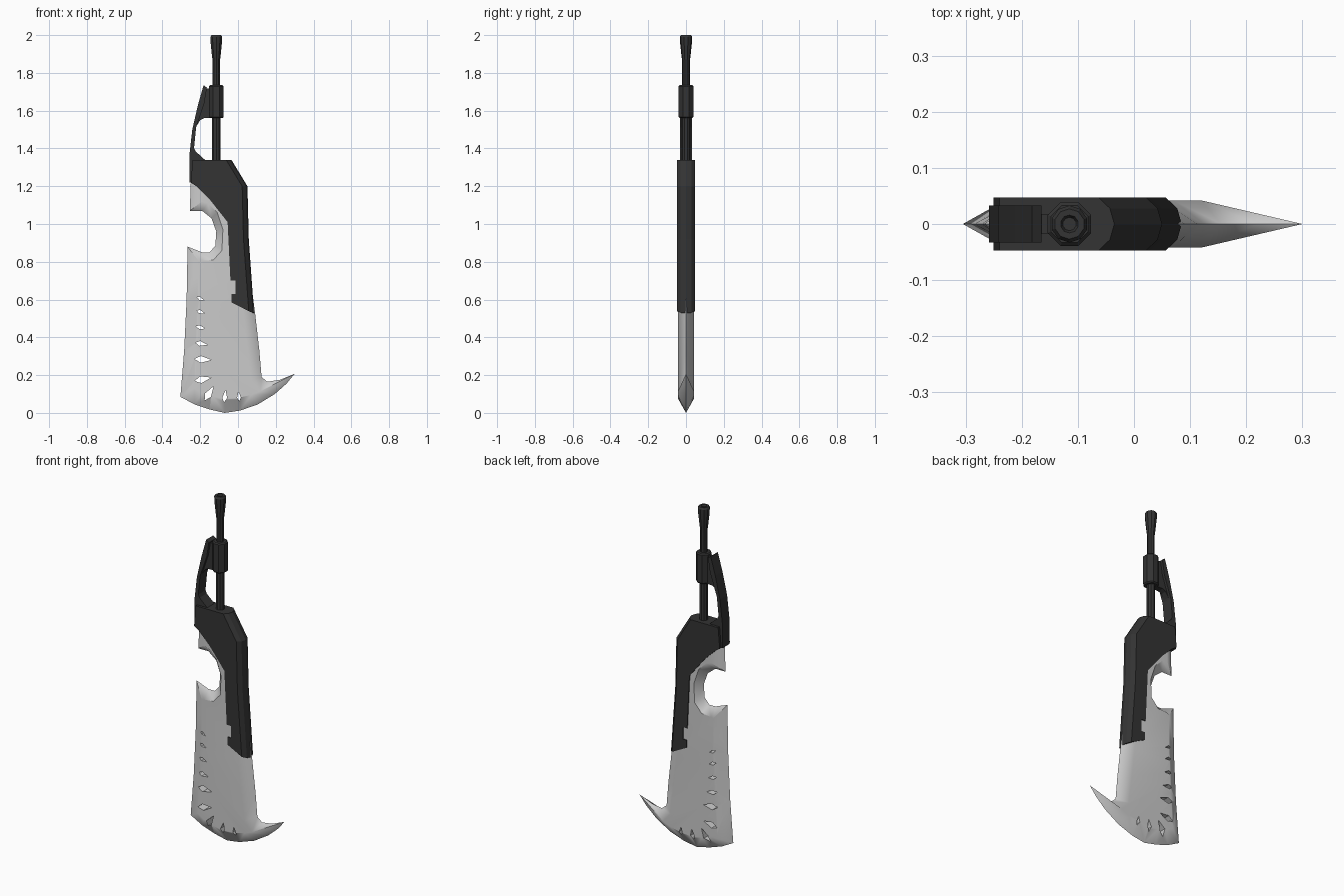
import bpy, bmesh, math

if "Cube" in bpy.data.objects:
    bpy.data.objects.remove(bpy.data.objects["Cube"])


def material(name, value, rough):
    m = bpy.data.materials.new(name)
    m.use_nodes = True
    color = (value, value, value, 1)
    m.diffuse_color = color
    m.roughness = rough
    node = m.node_tree.nodes["Principled BSDF"]
    node.inputs["Base Color"].default_value = color
    node.inputs["Roughness"].default_value = rough
    return m


steel = material("pale steel", 0.6, 0.5)
black = material("matte black", 0.033, 0.6)


def make_object(name, bm, mat):
    bmesh.ops.recalc_face_normals(bm, faces=bm.faces)
    mesh = bpy.data.meshes.new(name)
    bm.to_mesh(mesh)
    bm.free()
    mesh.materials.append(mat)
    obj = bpy.data.objects.new(name, mesh)
    bpy.context.collection.objects.link(obj)
    return obj


def select(obj):
    bpy.ops.object.select_all(action="DESELECT")
    obj.select_set(True)
    bpy.context.view_layer.objects.active = obj


def smooth(obj, degrees):
    select(obj)
    bpy.ops.object.shade_smooth_by_angle(angle=math.radians(degrees))


def add_loft(bm, layers):
    """Bridge matching (x, z) outlines stacked along y; repeated points merge."""
    rings = []
    for y, outline in layers:
        shared = {}
        for p in outline:
            if p not in shared:
                shared[p] = bm.verts.new((p[0], y, p[1]))
        rings.append([shared[p] for p in outline])

    def face(verts):
        unique = list(dict.fromkeys(verts))
        if len(unique) > 2:
            bm.faces.new(unique)

    for a, b in zip(rings, rings[1:]):
        for i in range(len(a)):
            j = (i + 1) % len(a)
            face([a[i], a[j], b[j], b[i]])
    face(rings[0])
    face(rings[-1])


def plate(name, outline, half, mat):
    bm = bmesh.new()
    add_loft(bm, [(-half, outline), (half, outline)])
    return make_object(name, bm, mat)


def lathe(name, profile, x, sides, mat):
    bm = bmesh.new()
    rings = []
    for r, z in profile:
        rings.append([bm.verts.new((x + r * math.cos(a), r * math.sin(a), z))
                      for a in (math.tau * (k + 0.5) / sides for k in range(sides))])
    for a, b in zip(rings, rings[1:]):
        for k in range(sides):
            n = (k + 1) % sides
            bm.faces.new((a[k], a[n], b[n], b[k]))
    bm.faces.new(rings[0])
    bm.faces.new(rings[-1])
    obj = make_object(name, bm, mat)
    smooth(obj, 30)
    return obj


# Blade: sharp outer edge, raised inner outline on both sides
edge = [(-.25, 1.22), (-.255, 1.07), (-.19, 1.07), (-.14, 1.03), (-.115, .96),
        (-.12, .885), (-.15, .85), (-.19, .85), (-.267, .88), (-.272, .6),
        (-.285, .33), (-.305, .085), (-.23, .045), (-.15, .018), (-.07, 0),
        (.01, .012), (.105, .045), (.195, .1), (.257, .155), (.3, .207),
        (.22, .175), (.155, .165), (.125, .19), (.113, .33), (.092, .515),
        (.03, 1), (-.02, 1.22)]
spike_root = (.12, .115)
ridge = [(-.19, 1.2), (-.19, 1.12), (-.16, 1.11), (-.11, 1.06), (-.08, .97),
         (-.085, .86), (-.13, .81), (-.19, .805), (-.205, .8), (-.205, .6),
         (-.215, .33), (-.23, .13), (-.19, .105), (-.13, .085), (-.07, .075),
         (0, .08), (.07, .095)] + [spike_root] * 5 + [
         (.07, .17), (.05, .33), (.03, .515), (-.02, 1), (-.06, 1.2)]
bm = bmesh.new()
add_loft(bm, [(-.042, ridge), (0, edge), (.042, ridge)])
blade = make_object("blade", bm, steel)

# Kite-shaped cut-outs: x, z, length, direction of the long tip
cuts = [(-.2, .605, .04, -25), (-.2, .535, .045, -20), (-.2, .453, .05, -15),
        (-.197, .367, .065, -10), (-.19, .283, .09, -3), (-.19, .177, .09, 12),
        (-.155, .1, .09, 58), (-.07, .085, .065, 82), (.005, .085, .05, 95)]
bm = bmesh.new()
for x, z, size, degrees in cuts:
    a = math.radians(degrees)
    kite = [(-.45, 0), (-.08, -.2), (.55, 0), (-.08, .2)]
    pts = [(x + size * (u * math.cos(a) - v * math.sin(a)),
            z + size * (u * math.sin(a) + v * math.cos(a))) for u, v in kite]
    add_loft(bm, [(-.1, pts), (.1, pts)])
cutter = make_object("cutout_helper", bm, steel)
cutter.hide_render = True
mod = blade.modifiers.new("cutouts", "BOOLEAN")
mod.operation = "DIFFERENCE"
mod.solver = "EXACT"
mod.object = cutter
select(blade)
bpy.ops.object.modifier_apply(modifier=mod.name)
bpy.data.objects.remove(cutter)
smooth(blade, 42)
weighted = blade.modifiers.new("flat centre shading", "WEIGHTED_NORMAL")
weighted.keep_sharp = True

# Guard: slab over the spine, rounded along its back edge
inner_side = [(-.035, .585), (-.035, .63), (-.012, .63), (-.012, .7), (-.04, .7),
              (-.055, 1.01), (-.15, 1.13), (-.22, 1.2), (-.25, 1.22), (-.24, 1.34)]
back_side = [(-.035, 1.34), (.05, 1.2), (.057, .92), (.085, .527)]


def guard_outline(inset):
    return inner_side + [(x - inset, z + inset * 0.4 * (z < 0.6)) for x, z in back_side]


bm = bmesh.new()
add_loft(bm, [(y, guard_outline(inset)) for y, inset in
              [(-.047, .028), (-.028, .008), (0, 0), (.028, .008), (.047, .028)]])
guard = make_object("guard", bm, black)

# Hand bracket: curved strap, base gusset and web to the collar
strap = [(-.258, 1.22), (-.258, 1.36), (-.242, 1.5), (-.212, 1.63), (-.182, 1.735),
         (-.165, 1.722), (-.178, 1.64), (-.205, 1.56), (-.222, 1.51),
         (-.232, 1.41), (-.235, 1.34), (-.238, 1.22)]
plate("bracket_strap", strap, .033, black)
plate("bracket_gusset", [(-.24, 1.42), (-.225, 1.385), (-.17, 1.335), (-.24, 1.335)],
      .033, black)
plate("bracket_web", [(-.225, 1.51), (-.2, 1.55), (-.18, 1.56), (-.13, 1.56),
                      (-.13, 1.72), (-.175, 1.715)], .018, black)

# Handle: rod with flared pommel, and an eight-sided collar
centre = -.115
lathe("handle_rod", [(.023, 1.3), (.023, 1.6), (.02, 1.7), (.02, 1.86), (.024, 1.89),
                     (.032, 1.965), (.033, 1.99), (.027, 2), (.016, 2), (.012, 1.99)],
      centre, 10, black)
lathe("handle_collar", [(.036, 1.56), (.042, 1.566), (.042, 1.729), (.036, 1.735)],
      centre, 8, black)
